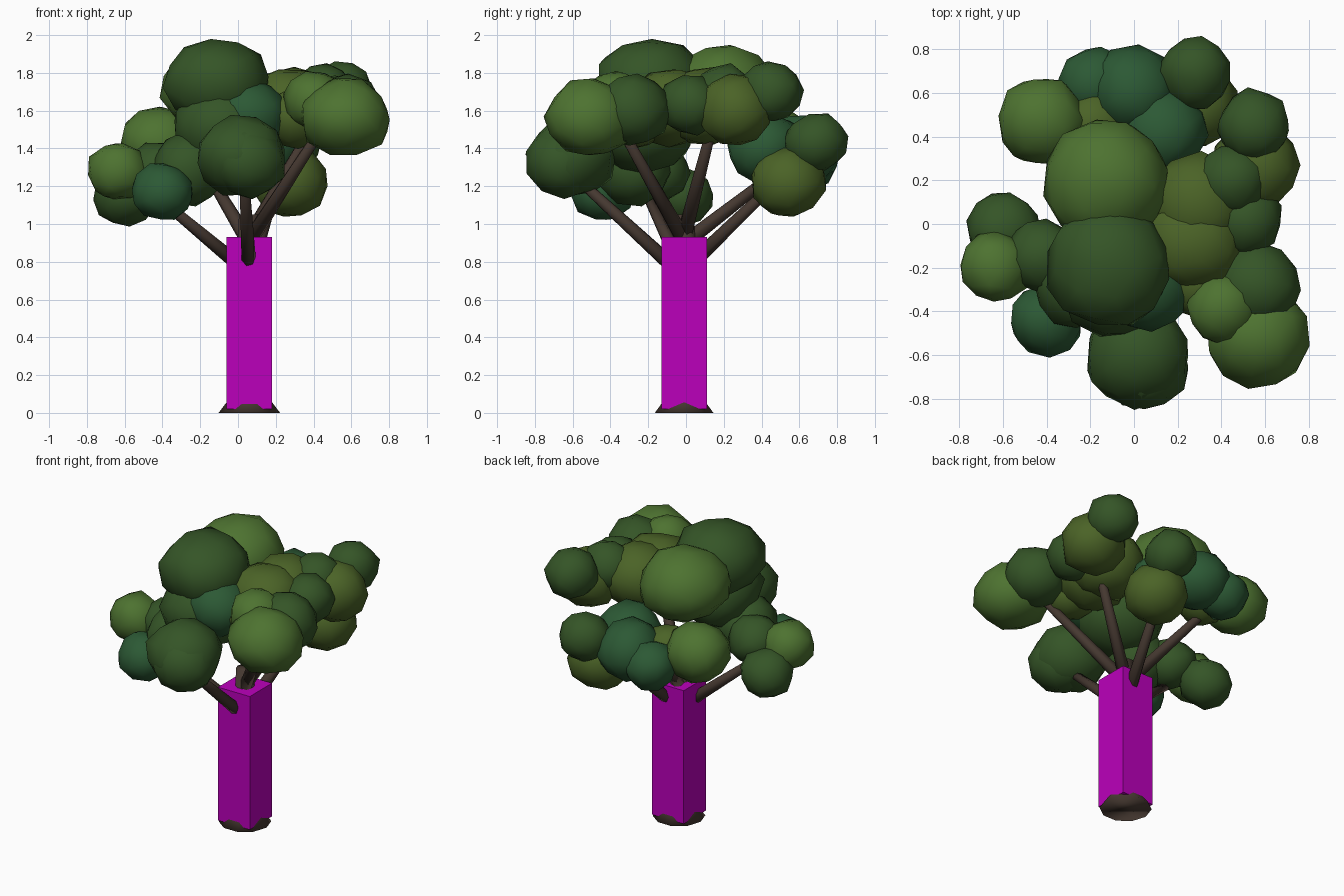
import bpy, bmesh, math, random
from mathutils import Vector, Matrix, Euler

if "Cube" in bpy.data.objects:
    bpy.data.objects.remove(bpy.data.objects["Cube"])

random.seed(4)


def material(name, rgb):
    m = bpy.data.materials.new(name)
    m.diffuse_color = (*rgb, 1)
    m.use_nodes = True
    m.node_tree.nodes["Principled BSDF"].inputs["Base Color"].default_value = m.diffuse_color
    return m


BARK = material("bark", (0.06, 0.04, 0.03))
MAGENTA = material("magenta", (0.5, 0.0, 0.5))
GREENS = {
    "dark": material("dark_green", (0.035, 0.09, 0.02)),
    "light": material("light_green", (0.075, 0.17, 0.03)),
    "olive": material("olive_green", (0.07, 0.125, 0.02)),
    "teal": material("blue_green", (0.025, 0.10, 0.035)),
}
# Clump half width and half height
SIZES = {"huge": (.285, .24), "large": (.235, .21), "mid": (.2, .19), "small": (.165, .155)}


def finish(bm, name, mat, smooth=True):
    bmesh.ops.recalc_face_normals(bm, faces=bm.faces[:])
    for f in bm.faces:
        f.smooth = smooth
    me = bpy.data.meshes.new(name)
    bm.to_mesh(me)
    bm.free()
    me.materials.append(mat)
    ob = bpy.data.objects.new(name, me)
    bpy.context.collection.objects.link(ob)
    return ob


def tube(name, start, end, steps, sides):
    """Tapered tube; steps are (fraction of length, radius)."""
    bm = bmesh.new()
    rot = (end - start).to_track_quat('Z', 'Y')
    rings = [[bm.verts.new(start.lerp(end, t) + rot @ Vector((
        r * math.cos(math.tau * i / sides), r * math.sin(math.tau * i / sides), 0)))
        for i in range(sides)] for t, r in steps]
    for a, b in zip(rings, rings[1:]):
        for i in range(sides):
            j = (i + 1) % sides
            bm.faces.new((a[i], a[j], b[j], b[i]))
    bm.faces.new(rings[0])
    bm.faces.new(rings[-1])
    return finish(bm, name, BARK)


def leaf_clump(name, shade, size, centre):
    """Slightly lumpy low-poly ball."""
    bm = bmesh.new()
    bmesh.ops.create_icosphere(bm, subdivisions=2, radius=1.0)
    for v in bm.verts:
        v.co *= random.uniform(.96, 1.08)
    w, h = SIZES[size]
    turn = Euler([random.uniform(0, math.tau) for _ in range(3)]).to_matrix().to_4x4()
    bmesh.ops.transform(bm, verts=bm.verts[:], matrix=Matrix.Translation(centre)
                        @ Matrix.Diagonal((w, w, h, 1)) @ turn)
    return finish(bm, name, GREENS[shade])


# Trunk with flared foot
foot = Vector((.06, -.01, 0))
up = Vector((0, 0, 1))
tube("trunk", foot, foot + up * 1.05,
     [(0, .163), (.06, .115), (.25, .09), (1, .055)], 10)

# Square box around the trunk
bm = bmesh.new()
bmesh.ops.create_cube(bm, size=1, matrix=Matrix.Translation(foot + up * .475)
                      @ Matrix.Diagonal((.24, .24, .91, 1)))
finish(bm, "trunk_box", MAGENTA, smooth=False)


def bough(name, height, clumps):
    """Leaf clumps and the branch that carries them, leaving the trunk at height."""
    for i, (shade, size, centre) in enumerate(clumps, 1):
        leaf_clump(f"leaves_{name}_{i}", shade, size, centre)
    if height:
        middle = sum((Vector(c[2]) for c in clumps), Vector()) / len(clumps)
        tube("branch_" + name, foot + up * height, middle - up * .06,
             [(0, .042), (.5, .034), (1, .025)], 7)


# Boughs round the trunk; the crown rests on the others
bough("crown", 0, [
    ("light", "huge", (-.12, .19, 1.71)),
    ("dark", "huge", (-.11, -.19, 1.75)),
    ("dark", "huge", (-.07, -.23, 1.51)),
    ("teal", "mid", (.06, -.28, 1.58))])
bough("right", .93, [
    ("olive", "large", (.27, -.08, 1.62)),
    ("olive", "large", (.29, .09, 1.62)),
    ("dark", "small", (.51, .02, 1.63)),
    ("dark", "small", (.45, .2, 1.69)),
    ("olive", "mid", (.55, .26, 1.6)),
    ("dark", "small", (.55, .45, 1.7))])
bough("front_right", .91, [
    ("light", "large", (.57, -.51, 1.56)),
    ("light", "small", (.41, -.39, 1.65)),
    ("dark", "mid", (.56, -.28, 1.6)),
    ("olive", "small", (.3, -.26, 1.56))])
bough("front", .72, [
    ("dark", "large", (.01, -.6, 1.36)),
    ("dark", "mid", (.05, -.65, 1.33))])
bough("left", .74, [
    ("light", "small", (-.635, -.195, 1.28)),
    ("dark", "small", (-.6, -.02, 1.15)),
    ("dark", "small", (-.42, -.15, 1.28)),
    ("teal", "small", (-.4, -.44, 1.17)),
    ("dark", "mid", (-.26, -.28, 1.29))])
bough("back_right", .75, [
    ("dark", "small", (.28, .69, 1.43)),
    ("olive", "mid", (.27, .54, 1.22)),
    ("teal", "mid", (.13, .42, 1.4))])
bough("back_left", .9, [
    ("light", "mid", (-.42, .47, 1.43)),
    ("teal", "small", (-.18, .64, 1.34)),
    ("teal", "mid", (.0, .61, 1.39)),
    ("olive", "small", (-.18, .45, 1.38))])
